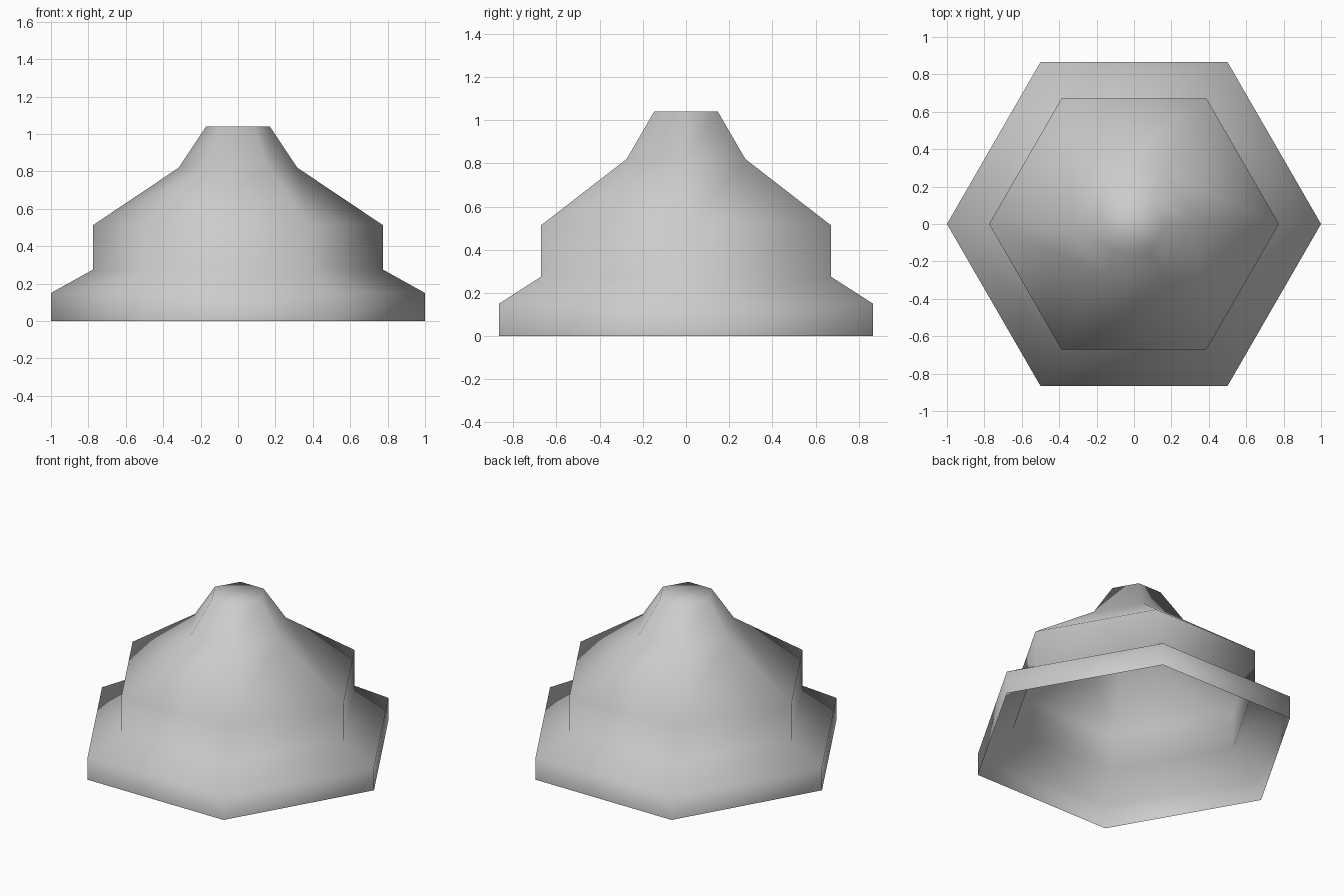
import bpy, bmesh, math

if "Cube" in bpy.data.objects:
    bpy.data.objects.remove(bpy.data.objects["Cube"])

# Hexagonal stepped shell: (corner radius, height) from the rim to the top
PROFILE = [(1.0, 0.0), (1.0, 0.15), (0.775, 0.275),
           (0.775, 0.513), (0.317, 0.82), (0.17, 1.04)]
SIDES = 6

bm = bmesh.new()
rings = [[bm.verts.new((r * math.cos(2 * math.pi * i / SIDES),
                        r * math.sin(2 * math.pi * i / SIDES), z))
          for i in range(SIDES)] for r, z in PROFILE]

# Walls between neighbouring rings; the underside stays open
for low, high in zip(rings, rings[1:]):
    for i in range(SIDES):
        j = (i + 1) % SIDES
        bm.faces.new((low[i], low[j], high[j], high[i]))

# Flat top cap
bm.faces.new(rings[-1])

# The whole shell is smooth shaded
for face in bm.faces:
    face.smooth = True

mesh = bpy.data.meshes.new("hexagonal_shell")
bm.to_mesh(mesh)
bm.free()

grey = bpy.data.materials.new("light_grey")
grey.diffuse_color = (0.6, 0.6, 0.6, 1.0)
grey.use_nodes = True
grey.node_tree.nodes["Principled BSDF"].inputs["Base Color"].default_value = grey.diffuse_color
mesh.materials.append(grey)

shell = bpy.data.objects.new("hexagonal_shell", mesh)
bpy.context.collection.objects.link(shell)
